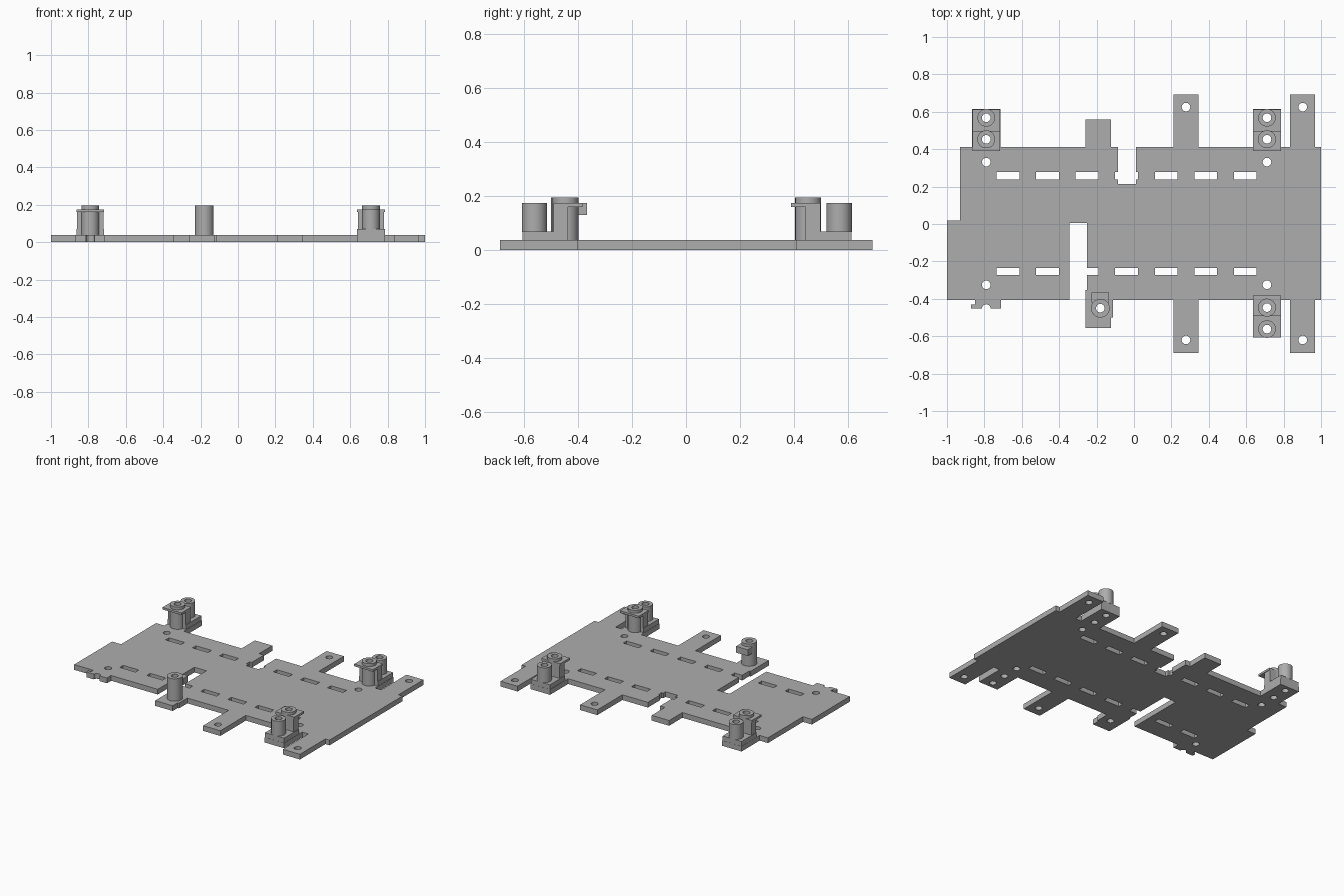
import bpy, bmesh
from mathutils import Matrix

cube = bpy.data.objects.get("Cube")
if cube:
    bpy.data.objects.remove(cube)

GREY = (0.42, 0.42, 0.42, 1)
grey = bpy.data.materials.new("plain grey")
grey.use_nodes = True
grey.diffuse_color = GREY
grey.node_tree.nodes["Principled BSDF"].inputs["Base Color"].default_value = GREY

T = 0.037       # plate thickness
MID = 0.003     # line the front half mirrors across
HOLE = 0.023
parts = []


def add_box(bm, x0, x1, y0, y1, z0, z1):
    m = (Matrix.Translation(((x0 + x1) / 2, (y0 + y1) / 2, (z0 + z1) / 2))
         @ Matrix.Diagonal((x1 - x0, abs(y1 - y0), z1 - z0, 1)))
    bmesh.ops.create_cube(bm, size=1, matrix=m)


def add_cyl(bm, x, y, r, z0, z1):
    bmesh.ops.create_cone(bm, cap_ends=True, segments=32, radius1=r, radius2=r, depth=z1 - z0,
                          matrix=Matrix.Translation((x, y, (z0 + z1) / 2)))


def finish(name, bm, solid=True):
    bmesh.ops.recalc_face_normals(bm, faces=bm.faces)
    mesh = bpy.data.meshes.new(name)
    bm.to_mesh(mesh)
    bm.free()
    mesh.materials.append(grey)
    ob = bpy.data.objects.new(name, mesh)
    bpy.context.collection.objects.link(ob)
    if solid:
        parts.append(ob)
    return ob


def box(name, *size):
    bm = bmesh.new()
    add_box(bm, *size)
    return finish(name, bm)


def post(name, x, y, r, z0, z1):
    bm = bmesh.new()
    add_cyl(bm, x, y, r, z0, z1)
    return finish(name, bm)


# base plate: one outline with all its tabs and notches, run clockwise
outline = [(-1, -.405), (-1, .02), (-.93, .02), (-.93, .412)]
for x0, x1, y in ((-.865, -.713, .614), (-.26, -.123, .56), (-.085, .01, .215),
                  (.21, .345, .692), (.635, .787, .614), (.835, .968, .692)):
    outline += [(x0, .412), (x0, y), (x1, y), (x1, .412)]
outline += [(1, .412), (1, -.405)]
for x1, x0, y in ((.968, .835, -.69), (.787, .635, -.608), (.345, .21, -.69)):
    outline += [(x1, -.405), (x1, y), (x0, y), (x0, -.405)]
outline += [(-.113, -.405), (-.113, -.5), (-.123, -.5), (-.123, -.555), (-.26, -.555),
            (-.26, -.352), (-.25, -.352), (-.25, .005), (-.345, .005), (-.345, -.405),
            (-.71, -.405), (-.71, -.452), (-.872, -.452), (-.872, -.43), (-.85, -.43), (-.85, -.405)]
bm = bmesh.new()
face = bm.faces.new([bm.verts.new((x, y, 0)) for x, y in outline])
top = bmesh.ops.extrude_face_region(bm, geom=[face])["geom"]
bmesh.ops.translate(bm, vec=(0, 0, T), verts=[v for v in top if isinstance(v, bmesh.types.BMVert)])
finish("base_plate", bm)

# corner towers: foot, wall, ledge and two hollow posts
TOWERS = (("back_right", -.79, 1), ("back_left", .711, 1), ("front_left", .711, -1))
for name, x, s in TOWERS:
    w = .074

    def slab(part, half, y0, y1, z0, z1):
        a, b = sorted((MID + s * y0, MID + s * y1))
        box(f"{name}_{part}", x - half, x + half, a, b, z0, z1)

    slab("foot", w, .44, .61, T - .002, .07)
    slab("wall", w - .004, .44, .495, T - .002, .165)
    slab("ledge", w, .386, .495, .16, .175)
    post(f"{name}_inner_post", x, MID + s * .45, .048, T - .002, .195)
    post(f"{name}_outer_post", x, MID + s * .565, .047, .068, .175)

# single post at the front with its side block
post("front_post", -.18, -.45, .05, T - .002, .195)
box("front_post_block", -.227, -.135, -.42, -.367, .13, .175)

# cutter for every slot and screw hole
bm = bmesh.new()
for i in range(7):
    x = -.674 + i * .2115
    for y in (.258, -.253):
        add_box(bm, x - .061, x + .061, y - .019, y + .019, -.1, .1)
holes = [(-.18, -.45), (-.79, -.452)]
for x in (.278, .902):
    holes += [(x, .625), (x, -.62)]
for x in (-.79, .711):
    holes += [(x, .331), (x, -.325)]
for _, x, s in TOWERS:
    holes += [(x, MID + s * .45), (x, MID + s * .565)]
for x, y in holes:
    add_cyl(bm, x, y, HOLE, -.1, .3)
cutter = finish("hole_cutter", bm, solid=False)
cutter.hide_render = True
cutter.hide_set(True)

# cut the holes and keep only the sharp edges sharp
for ob in parts:
    mod = ob.modifiers.new("holes", "BOOLEAN")
    mod.object = cutter
    mod.operation = "DIFFERENCE"
    mod.solver = "EXACT"
    bpy.ops.object.select_all(action="DESELECT")
    ob.select_set(True)
    bpy.context.view_layer.objects.active = ob
    bpy.ops.object.modifier_apply(modifier=mod.name)
    bpy.ops.object.shade_smooth_by_angle(angle=0.6)
bpy.data.objects.remove(cutter)
